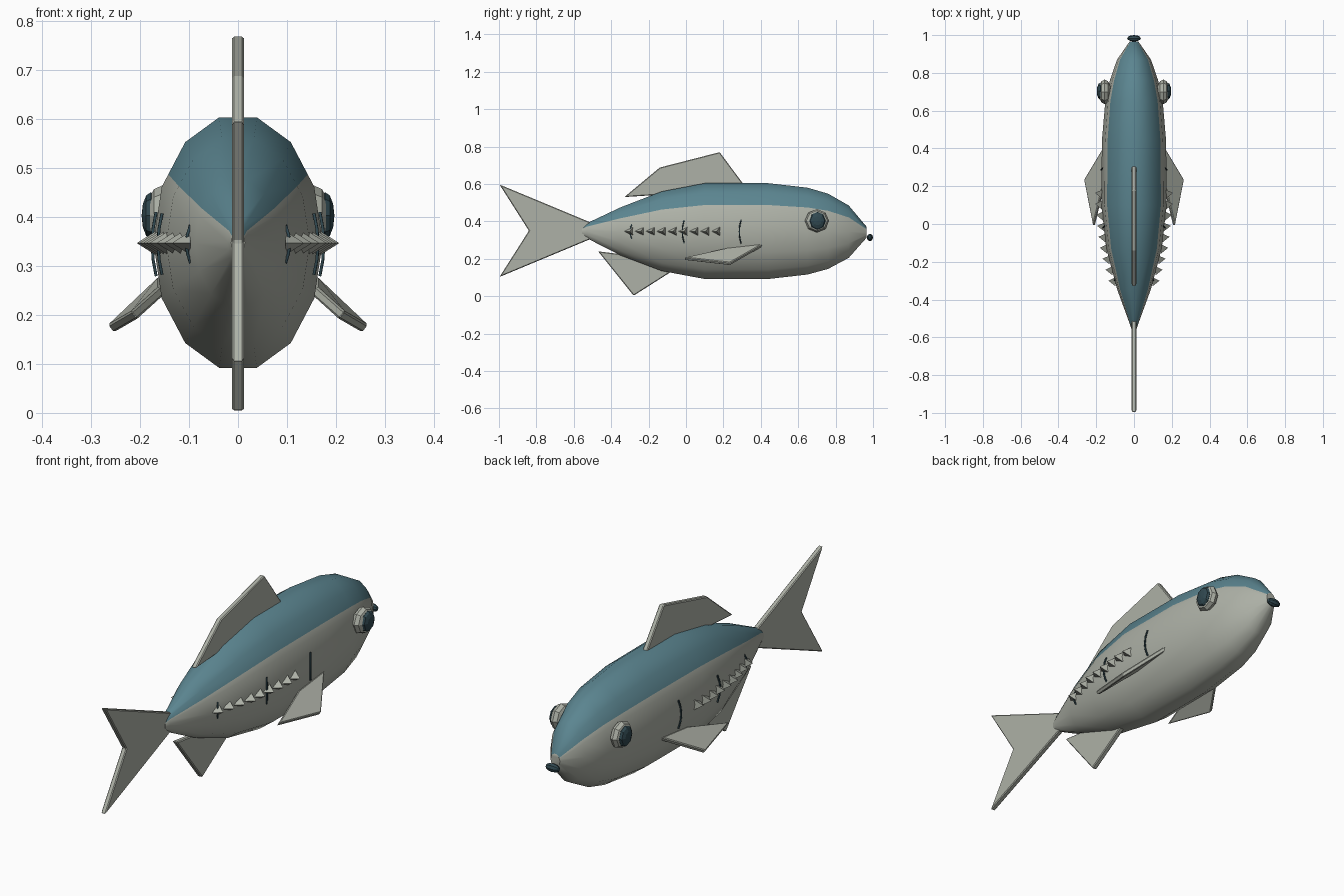
import bpy, bmesh, math
from mathutils import Vector

cube = bpy.data.objects.get("Cube")
if cube:
    bpy.data.objects.remove(cube)


def material(name, rgb):
    m = bpy.data.materials.new(name)
    m.use_nodes = True
    m.diffuse_color = (*rgb, 1)
    m.node_tree.nodes["Principled BSDF"].inputs["Base Color"].default_value = (*rgb, 1)
    return m


silver = material("silver grey", (0.42, 0.44, 0.385))
blue = material("back blue", (0.105, 0.235, 0.28))
dark = material("dark teal", (0.03, 0.065, 0.08))


def finish(bm, name, mats, smooth=None):
    bmesh.ops.recalc_face_normals(bm, faces=bm.faces)
    mesh = bpy.data.meshes.new(name)
    bm.to_mesh(mesh)
    bm.free()
    for m in mats:
        mesh.materials.append(m)
    ob = bpy.data.objects.new(name, mesh)
    bpy.context.collection.objects.link(ob)
    if smooth:
        bpy.ops.object.select_all(action='DESELECT')
        ob.select_set(True)
        bpy.context.view_layer.objects.active = ob
        bpy.ops.object.shade_smooth_by_angle(angle=math.radians(smooth))
    return ob


def plate(name, points, thickness):
    """Thin bevelled fin from an outline, thickened both ways."""
    bm = bmesh.new()
    bm.faces.new([bm.verts.new(p) for p in points])
    ob = finish(bm, name, [silver])
    solid = ob.modifiers.new("Thickness", 'SOLIDIFY')
    solid.thickness, solid.offset = thickness, 0
    bevel = ob.modifiers.new("Bevel", 'BEVEL')
    bevel.width, bevel.segments = 0.004, 1
    return ob


# Body: rings of (y, half width, top z, bottom z)
STATIONS = [(-0.555, 0.014, 0.37, 0.325), (-0.53, 0.022, 0.39, 0.31),
            (-0.35, 0.088, 0.475, 0.218), (-0.13, 0.147, 0.56, 0.135),
            (0.1, 0.173, 0.604, 0.092), (0.44, 0.17, 0.604, 0.092),
            (0.65, 0.152, 0.58, 0.116), (0.76, 0.128, 0.548, 0.146),
            (0.87, 0.09, 0.485, 0.205), (0.965, 0.024, 0.372, 0.312)]
SIDES = 14
ring = []
for i in range(SIDES):
    a = 2 * math.pi * (i + 0.5) / SIDES
    ring.append((math.sin(a), math.cos(a) / math.cos(math.pi / SIDES)))


def between(p, q, t):
    return tuple(u + (v - u) * t for u, v in zip(p, q))


# Extra points on the ring where the blue back meets the silver flank
ring.insert(2, between(ring[1], ring[2], 0.72))
ring.insert(-2, between(ring[-2], ring[-3], 0.72))
COUNT = len(ring)

bm = bmesh.new()
rings = []
for y, w, top, low in STATIONS:
    mid, h = (top + low) / 2, (top - low) / 2
    rings.append([bm.verts.new((w * x, y, mid + h * z)) for x, z in ring])
for r, s in zip(rings, rings[1:]):
    for i in range(COUNT):
        j = (i + 1) % COUNT
        f = bm.faces.new((r[i], r[j], s[j], s[i]))
        f.material_index = int(i < 2 or i >= COUNT - 3)
for end in (rings[0], rings[-1]):
    bm.faces.new(end)
finish(bm, "body", [silver, blue], 50)

# Fins in the middle plane, outlines as (y, z)
FINS = {
    "tail_fin": [(-0.5, 0.39), (-0.997, 0.597), (-0.84, 0.35), (-0.997, 0.103), (-0.5, 0.31)],
    "dorsal_fin": [(-0.33, 0.53), (-0.14, 0.688), (0.18, 0.77), (0.31, 0.595), (-0.1, 0.545)],
    "anal_fin": [(-0.47, 0.24), (-0.28, 0.003), (-0.08, 0.13), (-0.15, 0.2)],
}
for name, outline in FINS.items():
    plate(name, [(0, y, z) for y, z in outline], 0.024)


def body_half_width(y):
    for a, b in zip(STATIONS, STATIONS[1:]):
        if a[0] <= y <= b[0]:
            return a[1] + (b[1] - a[1]) * (y - a[0]) / (b[0] - a[0])
    return 0


def ellipsoid(name, centre, size, mat, segments=8):
    bm = bmesh.new()
    bmesh.ops.create_uvsphere(bm, u_segments=segments, v_segments=6, radius=1)
    for v in bm.verts:
        # poles point sideways
        v.co = Vector(centre) + Vector((v.co.z * size[0], v.co.x * size[1], v.co.y * size[2]))
    return finish(bm, name, [mat])


for side, s in (("left", 1), ("right", -1)):
    # Pectoral fins
    plate(side + "_pectoral_fin",
          [(s * 0.155, 0.41, 0.272), (s * 0.26, 0.235, 0.172),
           (s * 0.212, -0.01, 0.2), (s * 0.155, 0.22, 0.25)], 0.02)

    # Eyes
    ellipsoid(side + "_eye", (s * 0.155, 0.7, 0.403), (0.034, 0.065, 0.062), silver)
    ellipsoid(side + "_pupil", (s * 0.178, 0.703, 0.403), (0.019, 0.045, 0.048), dark)

    # Row of spiky scutes along the flank
    bm = bmesh.new()
    for k in range(9):
        y = -0.3 + 0.058 * k
        x = body_half_width(y) - 0.004
        base = [bm.verts.new((s * x, y + dy, 0.347 + dz))
                for dy, dz in ((-0.03, 0), (0.018, 0.024), (0.018, -0.024))]
        tip = bm.verts.new((s * (x + 0.038), y, 0.347))
        bm.faces.new(base)
        for i in range(3):
            bm.faces.new((base[i], base[(i + 1) % 3], tip))
    finish(bm, side + "_scutes", [silver])

    # Thin curved gill line and flank lines
    for name, y, half in (("gill_line", 0.285, 0.065), ("middle_line", -0.02, 0.062),
                          ("rear_line", -0.3, 0.038)):
        curve = bpy.data.curves.new(side + "_" + name, 'CURVE')
        curve.dimensions = '3D'
        curve.bevel_depth, curve.bevel_resolution = 0.004, 0
        spline = curve.splines.new('POLY')
        spline.points.add(4)
        for i, p in enumerate(spline.points):
            t = i / 2 - 1
            x = body_half_width(y) + 0.004 - 0.008 * t * t
            p.co = (s * x, y + 0.01 * t * t, 0.345 + half * t, 1)
        curve.materials.append(dark)
        bpy.context.collection.objects.link(bpy.data.objects.new(side + "_" + name, curve))

# Mouth
ellipsoid("mouth", (0, 0.983, 0.314), (0.036, 0.017, 0.02), dark)
